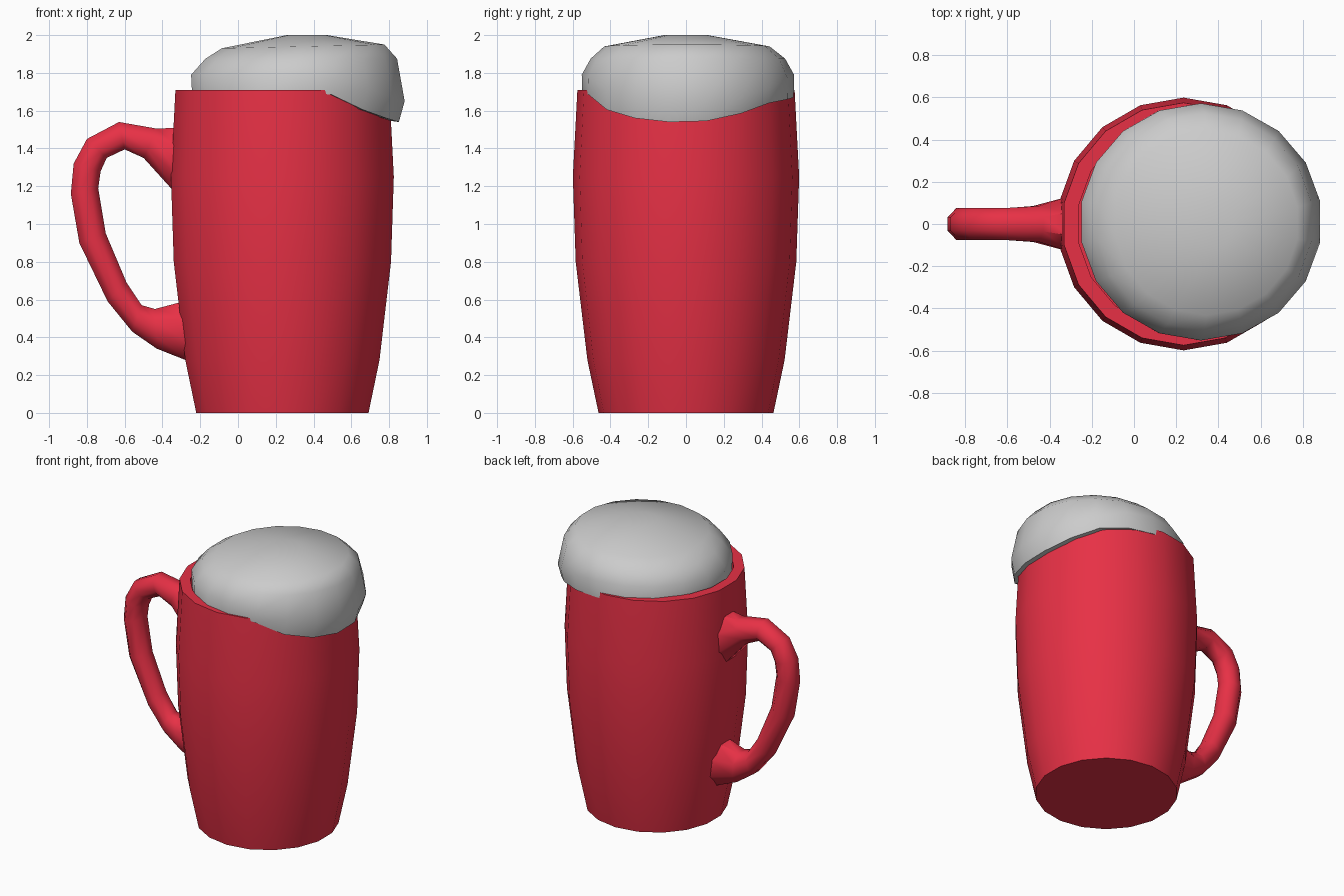
import bpy, bmesh
from math import sin, cos, pi, radians
from mathutils import Vector

if "Cube" in bpy.data.objects:
    bpy.data.objects.remove(bpy.data.objects["Cube"])

N = 18
ANGLES = [radians(10 + 20 * i) for i in range(N)]
MUG_X = 0.235


def loft(name, rings, smooth_deg, material=None):
    """Skin a list of equal-length point rings and cap both ends."""
    bm = bmesh.new()
    loops = [[bm.verts.new(p) for p in ring] for ring in rings]
    for a, b in zip(loops, loops[1:]):
        for i in range(len(a)):
            j = (i + 1) % len(a)
            bm.faces.new((a[i], a[j], b[j], b[i]))
    bm.faces.new(loops[0][::-1])
    bm.faces.new(loops[-1])
    bmesh.ops.recalc_face_normals(bm, faces=bm.faces)
    mesh = bpy.data.meshes.new(name)
    bm.to_mesh(mesh)
    bm.free()
    obj = bpy.data.objects.new(name, mesh)
    bpy.context.collection.objects.link(obj)
    if material:
        mesh.materials.append(material)
    bpy.ops.object.select_all(action='DESELECT')
    obj.select_set(True)
    bpy.context.view_layer.objects.active = obj
    bpy.ops.object.shade_smooth_by_angle(angle=radians(smooth_deg))
    return obj


def ellipse(cx, cy, rx, ry, z):
    """Ring of N points; z is a number or a list of N heights."""
    zs = z if isinstance(z, list) else [z] * N
    return [(cx + rx * cos(a), cy + ry * sin(a), h) for a, h in zip(ANGLES, zs)]


red = bpy.data.materials.new("red")
red.diffuse_color = (0.8, 0.03, 0.06, 1)
red.use_nodes = True
red.node_tree.nodes["Principled BSDF"].inputs["Base Color"].default_value = red.diffuse_color

# Mug body: barrel wall, rim and inner wall
profile = [(0.463, 0), (0.522, 0.28), (0.584, 0.8), (0.599, 1.25),
           (0.575, 1.71), (0.505, 1.71), (0.505, 1.5)]
loft("mug_body", [ellipse(MUG_X, 0, r, r, z) for r, z in profile], 40, red)

# Handle: outer edge point, inner edge point, half width in y
sections = [
    ((-0.31, 1.51), (-0.31, 1.14), 0.13),
    ((-0.43, 1.505), (-0.50, 1.35), 0.085),
    ((-0.63, 1.54), (-0.60, 1.395), 0.075),
    ((-0.80, 1.45), (-0.695, 1.35), 0.075),
    ((-0.87, 1.32), (-0.727, 1.28), 0.075),
    ((-0.885, 1.16), (-0.74, 1.19), 0.075),
    ((-0.84, 0.90), (-0.70, 0.95), 0.075),
    ((-0.69, 0.59), (-0.59, 0.69), 0.075),
    ((-0.56, 0.43), (-0.51, 0.57), 0.075),
    ((-0.43, 0.34), (-0.44, 0.55), 0.09),
    ((-0.24, 0.265), (-0.27, 0.595), 0.13),
]
SIDES = 8
rings = []
for (ox, oz), (ix, iz), w in sections:
    outer, inner = Vector((ox, 0, oz)), Vector((ix, 0, iz))
    mid, half = (outer + inner) / 2, (outer - inner) / 2
    side = Vector((0, w, 0))
    k = 1 / cos(pi / SIDES)
    rings.append([mid + k * (half * cos(t) + side * sin(t))
                  for t in (2 * pi * (i + 0.5) / SIDES for i in range(SIDES))])
loft("mug_handle", rings, 50, red)

# Foam: domed head spilling over the right side of the rim
lip_z = [1.545, 1.585, 1.64, 1.66, 1.67, 1.68, 1.68, 1.67, 1.66,
         1.66, 1.67, 1.68, 1.68, 1.70, 1.685, 1.605, 1.56, 1.54]
half_z = [1.65, 1.67, 1.72, 1.77, 1.79, 1.79, 1.79, 1.79, 1.79]
belly_z = half_z + half_z[::-1]
loft("foam", [
    ellipse(MUG_X, 0, 0.48, 0.48, [z + 0.02 for z in lip_z]),
    ellipse(0.305, 0.01, 0.555, 0.56, lip_z),
    ellipse(0.317, 0.01, 0.574, 0.562, belly_z),
    ellipse(0.335, 0.01, 0.515, 0.515, 1.875),
    ellipse(0.345, 0.005, 0.437, 0.438, [1.94 + 0.01 * cos(a) for a in ANGLES]),
    ellipse(0.365, 0, 0.108, 0.115, 2.0),
], 75)
